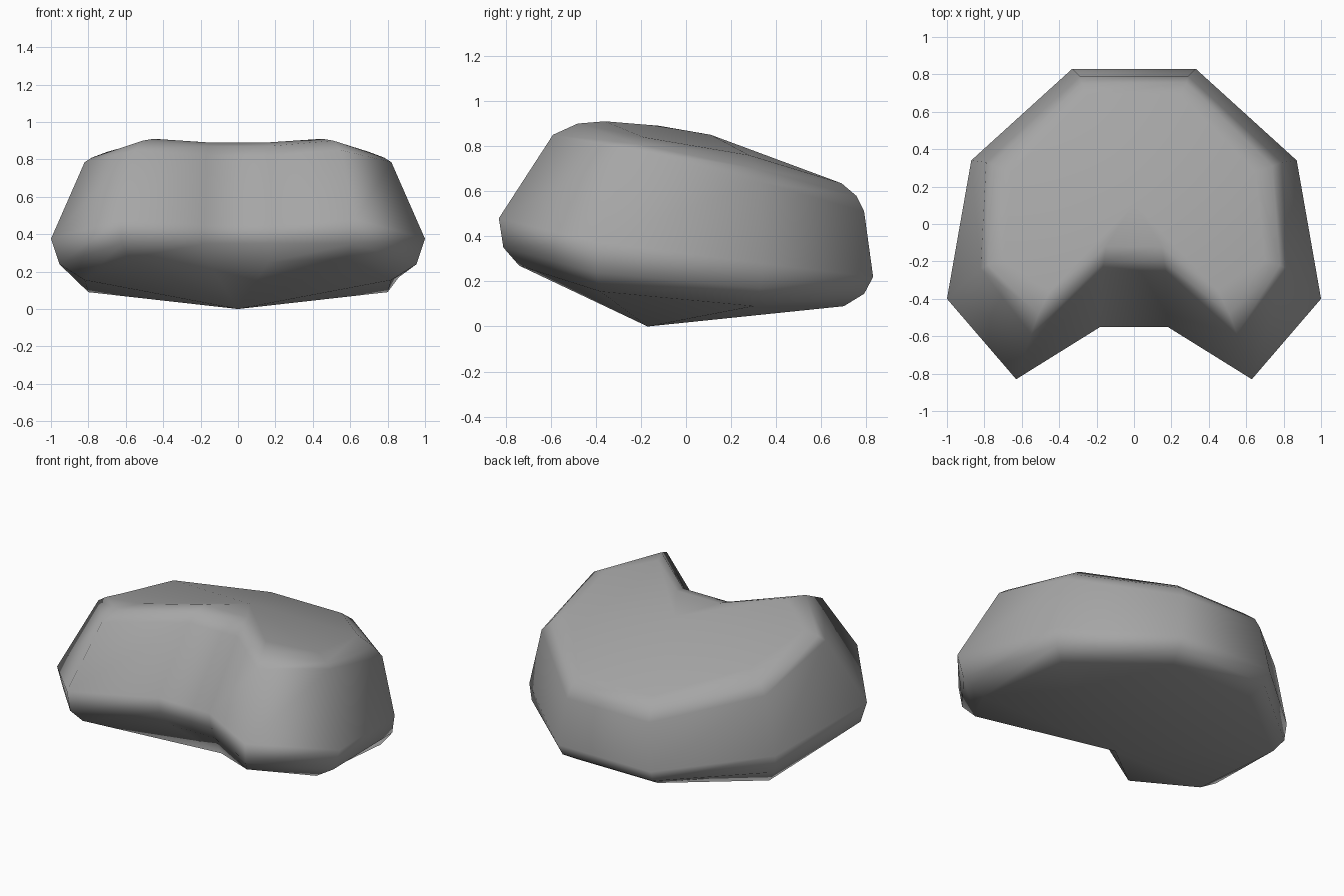
import bpy
import bmesh

default_cube = bpy.data.objects.get("Cube")
if default_cube:
    bpy.data.objects.remove(default_cube, do_unlink=True)

# One plain stone colour
stone_grey = bpy.data.materials.new("stone_grey")
stone_grey.use_nodes = True
colour = (0.38, 0.38, 0.38, 1)
stone_grey.diffuse_color = colour
stone_grey.node_tree.nodes["Principled BSDF"].inputs["Base Color"].default_value = colour

# Half cross-sections of the boulder, each running from back to front notch
underside = [(.29, .70, .09), (.80, .30, .09), (.82, -.38, .155), (.58, -.74, .27), (.16, -.46, .25)]
lower_bevel = [(.32, .79, .145), (.86, .33, .17), (.955, -.40, .24), (.62, -.81, .35), (.18, -.53, .35)]
widest_belt = [(.33, .83, .22), (.87, .34, .28), (1, -.40, .375), (.63, -.83, .48), (.18, -.55, .45)]
shoulder = [(.29, .79, .51), (.79, .33, .64), (.82, -.24, .785), (.55, -.59, .85), (.17, -.25, .82)]
upper_bevel = [(.28, .755, .58), (.74, .31, .70), (.78, -.22, .81), (.51, -.48, .90), (.16, -.20, .87)]
top_border = [(.25, .69, .635), (.65, .28, .76), (.70, -.19, .84), (.45, -.36, .91), (.15, -.12, .89)]
half_rings = [underside, lower_bevel, widest_belt, shoulder, upper_bevel, top_border]


def full_ring(bm, half):
    """Mirror a half section into a closed counter-clockwise ring of vertices."""
    left_side = [bm.verts.new((-x, y, z)) for x, y, z in half]
    right_side = [bm.verts.new(point) for point in reversed(half)]
    return left_side + right_side


def neighbours(ring):
    return zip(ring, ring[1:] + ring[:1])


def close_with_fan(bm, ring, centre):
    tip = bm.verts.new(centre)
    for first, second in neighbours(ring):
        bm.faces.new((first, second, tip))


# Kidney-shaped boulder: side walls skinned between the rings
bm = bmesh.new()
rings = [full_ring(bm, half) for half in half_rings]
for below, above in zip(rings, rings[1:]):
    for (a, b), (c, d) in zip(neighbours(below), neighbours(above)):
        bm.faces.new((a, b, d, c))

# Sloping top and pointed underside
close_with_fan(bm, rings[-1], (0, .11, .85))
close_with_fan(bm, rings[0], (0, -.17, 0))
bmesh.ops.recalc_face_normals(bm, faces=bm.faces)
for face in bm.faces:
    face.smooth = True

mesh = bpy.data.meshes.new("boulder")
bm.to_mesh(mesh)
bm.free()
mesh.materials.append(stone_grey)
boulder = bpy.data.objects.new("boulder", mesh)
bpy.context.collection.objects.link(boulder)

# Broad faces stay flat while the narrow bevels carry the soft shading
soft_edges = boulder.modifiers.new("soft_edges", "WEIGHTED_NORMAL")
soft_edges.keep_sharp = True
